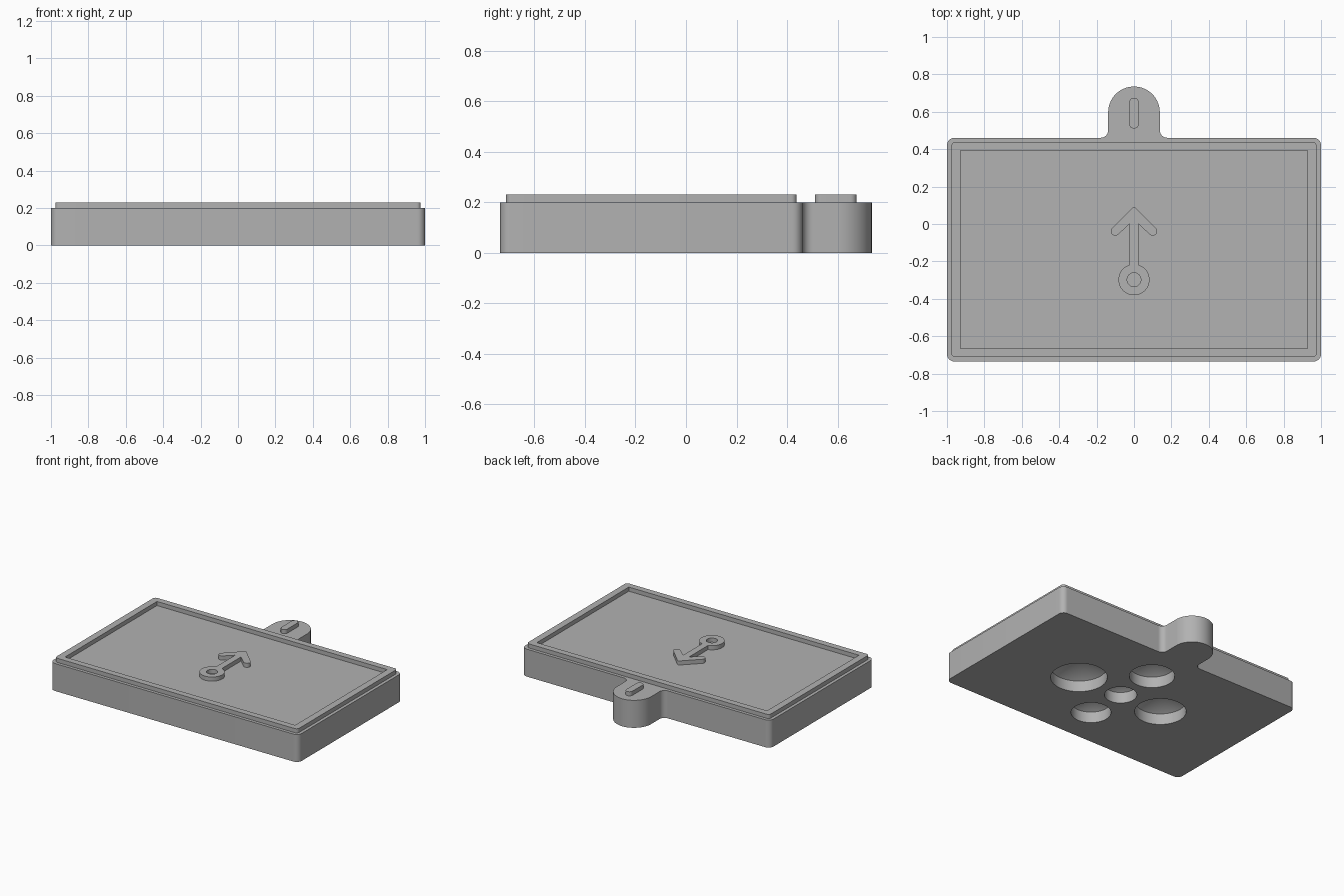
import bpy, bmesh, math
from math import pi, sin, cos

if "Cube" in bpy.data.objects:
    bpy.data.objects.remove(bpy.data.objects["Cube"], do_unlink=True)

GREY = (0.445, 0.445, 0.445, 1)
grey = bpy.data.materials.new("plain_grey")
grey.use_nodes = True
grey.diffuse_color = GREY
grey.node_tree.nodes["Principled BSDF"].inputs["Base Color"].default_value = GREY

BASE_TOP, RAISED_TOP = 0.2, 0.23
MID_Y = -0.137                      # centre of the rectangular plate


def arc(cx, cy, r, a0, a1, n=12):
    """Points along an arc, angles in degrees."""
    steps = [math.radians(a0 + (a1 - a0) * i / n) for i in range(n + 1)]
    return [(cx + r * cos(a), cy + r * sin(a)) for a in steps]


def rounded_rect(hx, hy, r):
    pts = []
    for sx, sy, a in ((1, 1, 0), (-1, 1, 90), (-1, -1, 180), (1, -1, 270)):
        pts += arc(sx * (hx - r), MID_Y + sy * (hy - r), r, a, a + 90, 8)
    return pts


def add_mesh(name, mesh):
    obj = bpy.data.objects.new(name, mesh)
    bpy.context.collection.objects.link(obj)
    mesh.materials.clear()
    mesh.materials.append(grey)
    return obj


def baked(obj):
    bpy.context.view_layer.update()
    deps = bpy.context.evaluated_depsgraph_get()
    return bpy.data.meshes.new_from_object(obj.evaluated_get(deps))


def extrude(name, loops, z0, z1):
    """Solid from closed outlines; inner outlines become holes."""
    curve = bpy.data.curves.new(name, 'CURVE')
    curve.dimensions, curve.fill_mode = '2D', 'BOTH'
    curve.extrude = (z1 - z0) / 2
    for pts in loops:
        spline = curve.splines.new('POLY')
        spline.points.add(len(pts) - 1)
        for p, (x, y) in zip(spline.points, pts):
            p.co = (x, y, 0, 1)
        spline.use_cyclic_u = True
    tmp = bpy.data.objects.new("outline", curve)
    bpy.context.collection.objects.link(tmp)
    mesh = baked(tmp)
    bpy.data.objects.remove(tmp, do_unlink=True)
    bm = bmesh.new()
    bm.from_mesh(mesh)
    bmesh.ops.remove_doubles(bm, verts=bm.verts, dist=1e-5)
    bmesh.ops.translate(bm, verts=bm.verts, vec=(0, 0, (z0 + z1) / 2))
    bmesh.ops.recalc_face_normals(bm, faces=bm.faces)
    bm.to_mesh(mesh)
    bm.free()
    return add_mesh(name, mesh)


def smooth(obj):
    bpy.ops.object.select_all(action='DESELECT')
    obj.select_set(True)
    bpy.context.view_layer.objects.active = obj
    bpy.ops.object.shade_smooth_by_angle(angle=math.radians(25))


# Base plate with a filleted tab on its back edge
HX, HY, TAB_R, FILLET, CORNER = 1.0, 0.598, 0.138, 0.04, 0.04
back = MID_Y + HY
tab_y = 0.735 - TAB_R
plate = rounded_rect(HX, HY, CORNER)
tab = (arc(TAB_R + FILLET, back + FILLET, FILLET, 270, 180, 8)
       + arc(0, tab_y, TAB_R, 0, 180, 32)
       + arc(-TAB_R - FILLET, back + FILLET, FILLET, 0, -90, 8))
base = extrude("base_plate", [plate[:9] + tab + plate[9:]], 0, BASE_TOP)

# Round pockets with pointed roofs in the underside
CENTRE_R, GAP, DEPTH = 0.107, 0.065, 0.08
pockets = [(0, 0, CENTRE_R)]
for r, dx, dy in ((0.187, 1, 0), (0.17, -1, 0), (0.15, 0, 1), (0.132, 0, -1)):
    reach = CENTRE_R + GAP + r
    pockets.append((dx * reach, dy * reach, r))

bm = bmesh.new()
SIDES = 48
for px, py, r in pockets:
    rings = []
    for z in (-0.05, DEPTH):
        rings.append([bm.verts.new((x, y, z)) for x, y in
                      arc(px, py + MID_Y, r, 0, 360, SIDES)[:-1]])
    tip = bm.verts.new((px, py + MID_Y, DEPTH + 0.58 * r))
    low, high = rings
    bm.faces.new(low)
    for i in range(SIDES):
        j = (i + 1) % SIDES
        bm.faces.new((low[i], low[j], high[j], high[i]))
        bm.faces.new((high[i], high[j], tip))
bmesh.ops.recalc_face_normals(bm, faces=bm.faces)
cut_mesh = bpy.data.meshes.new("pocket_cutter")
bm.to_mesh(cut_mesh)
bm.free()
cutter = add_mesh("pocket_cutter", cut_mesh)
cutter.hide_render = True
mod = base.modifiers.new("pockets", 'BOOLEAN')
mod.operation, mod.solver, mod.object = 'DIFFERENCE', 'EXACT', cutter
cut_base = baked(base)
base.modifiers.clear()
base.data = cut_base
bpy.data.objects.remove(cutter, do_unlink=True)

# Raised rim around the top
IX, IY = 0.927, 0.529
inner = [(sx * IX, MID_Y + sy * IY) for sx, sy in ((1, 1), (-1, 1), (-1, -1), (1, -1))]
SINK = BASE_TOP - 0.01
rim = extrude("raised_rim", [rounded_rect(0.977, 0.575, 0.022), inner], SINK, RAISED_TOP)

# Raised arrow ending in a ring
RING_Y, RING_R, STEM, ARM_R = -0.298, 0.083, 0.024, 0.024
half = math.degrees(math.asin(STEM / RING_R))
right_side = ([(STEM, 0.0)] + arc(0.1, -0.038, ARM_R, -135, 45)
              + arc(0, 0.078, 0.012, 45, 90, 4))
left_side = [(-x, y) for x, y in reversed(right_side[:-1])]
ring = arc(0, RING_Y, RING_R, 90 + half, 450 - half, 48)
arrow = extrude("arrow_mark", [right_side + left_side + ring,
                               arc(0, RING_Y, 0.037, 0, 360, 32)[:-1]], SINK, RAISED_TOP)

# Raised bar on the tab
BAR_R = 0.025
bar = extrude("tab_bar", [arc(0, 0.65, BAR_R, 0, 180) + arc(0, 0.535, BAR_R, 180, 360)],
              SINK, RAISED_TOP)

for part in (base, rim, arrow, bar):
    smooth(part)
